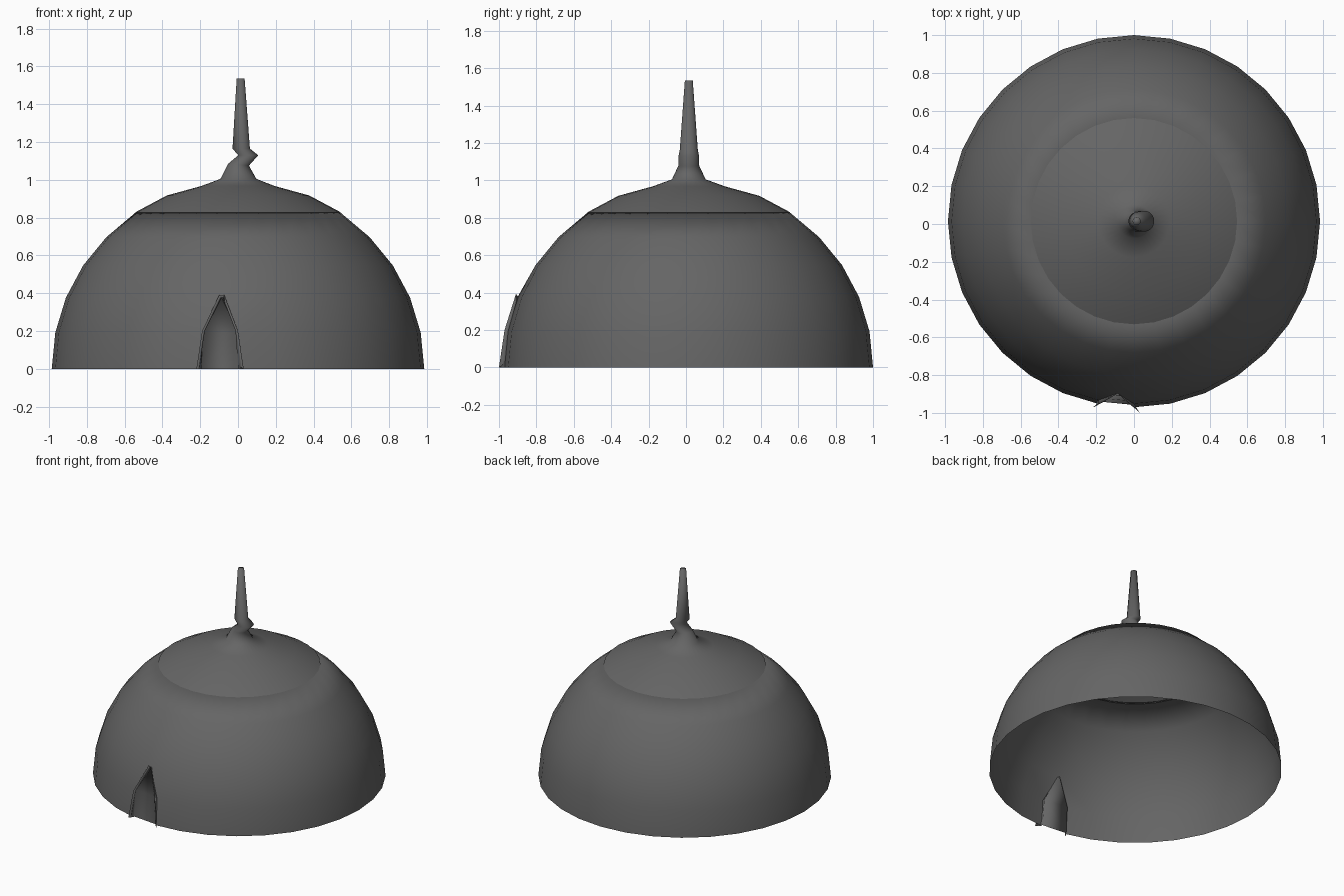
import bpy, bmesh
from math import sin, cos, pi, radians

if "Cube" in bpy.data.objects:
    bpy.data.objects.remove(bpy.data.objects["Cube"])

SEG, R, CY = 32, 0.985, 0.015
dark = bpy.data.materials.new("dark_grey")
dark.diffuse_color = (0.13, 0.13, 0.13, 1)
dark.use_nodes = True
dark.node_tree.nodes["Principled BSDF"].inputs["Base Color"].default_value = dark.diffuse_color


def finish(name, bm, angle=180):
    bmesh.ops.recalc_face_normals(bm, faces=bm.faces[:])
    me = bpy.data.meshes.new(name)
    bm.to_mesh(me)
    bm.free()
    me.materials.append(dark)
    ob = bpy.data.objects.new(name, me)
    bpy.context.collection.objects.link(ob)
    bpy.ops.object.select_all(action='DESELECT')
    bpy.context.view_layer.objects.active = ob
    ob.select_set(True)
    bpy.ops.object.shade_smooth_by_angle(angle=radians(angle))
    return ob


def loft(bm, rings):
    # each ring: x centre, z, x radius, y radius, tilt in z
    rows = [[bm.verts.new((cx + rx * cos(2 * pi * i / SEG),
                           CY + ry * sin(2 * pi * i / SEG),
                           z + tilt * cos(2 * pi * i / SEG)))
             for i in range(SEG)] for cx, z, rx, ry, tilt in rings]
    for a, b in zip(rows, rows[1:]):
        for i in range(SEG):
            j = (i + 1) % SEG
            bm.faces.new((a[i], a[j], b[j], b[i]))
    return rows


# dome shell: open below, with a small lip folded under the cap
bm = bmesh.new()
rings = []
for k in range(5):
    a = k * pi / 16
    rings.append((0, R * sin(a), R * cos(a), R * cos(a), 0))
rings += [(0, 0.831, 0.537, 0.537, 0), (0, 0.81, 0.52, 0.52, 0)]
rows = loft(bm, rings)

# doorway: remove one column of two faces and pinch its top to a point
c0, c1 = SEG * 3 // 4 - 1, SEG * 3 // 4
door = [f for r in (0, 1) for f in bm.faces
        if {rows[r][c0], rows[r][c1], rows[r + 1][c0], rows[r + 1][c1]} == set(f.verts)]
bmesh.ops.delete(bm, geom=door, context='FACES_ONLY')
tip = (-0.087, -0.9, R * sin(pi / 8))
bmesh.ops.pointmerge(bm, verts=[rows[2][c0], rows[2][c1]], merge_co=tip)
finish("dome", bm)

# cap and kinked spire in one skin
bm = bmesh.new()
rows = loft(bm, [
    (0, 0.827, 0.546, 0.546, 0),
    (0, 0.917, 0.377, 0.377, 0),
    (0, 0.968, 0.192, 0.192, 0),
    (0.002, 1.005, 0.095, 0.09, 0),
    (0.003, 1.08, 0.055, 0.055, -0.005),
    (0.054, 1.13, 0.053, 0.055, 0),
    (0.017, 1.165, 0.046, 0.048, 0),
    (0.014, 1.535, 0.021, 0.021, 0)])
bm.faces.new(rows[-1])
finish("cap_and_spire", bm)

# door: raised frame without a sill, around a recessed panel
outer = [(-0.22, -0.972, 0), (-0.19, -0.957, 0.2), (-0.1, -0.906, 0.39),
         (-0.072, -0.91, 0.39), (0.0, -0.97, 0.2), (0.03, -1.0, 0)]
inner = [(-0.205, -0.965, 0), (-0.176, -0.95, 0.2), (-0.09, -0.9, 0.375),
         (-0.08, -0.9, 0.375), (-0.013, -0.962, 0.2), (0.016, -0.985, 0)]
hole = [(-0.192, -0.951, 0), (-0.188, -0.933, 0.192), (-0.088, -0.895, 0.377),
        (-0.086, -0.895, 0.377), (0, -0.951, 0.192), (0, -0.97, 0)]
bm = bmesh.new()
back, front, edge = [[bm.verts.new(p) for p in pts] for pts in (hole, outer, inner)]
panel = [bm.verts.new((p[0], p[1] + 0.012, p[2])) for p in hole]
for a, b in ((back, front), (front, edge), (edge, panel)):
    for i in range(5):
        bm.faces.new((a[i], a[i + 1], b[i + 1], b[i]))
for i in range(2):
    bm.faces.new((panel[i], panel[i + 1], panel[4 - i], panel[5 - i]))
finish("door", bm)
